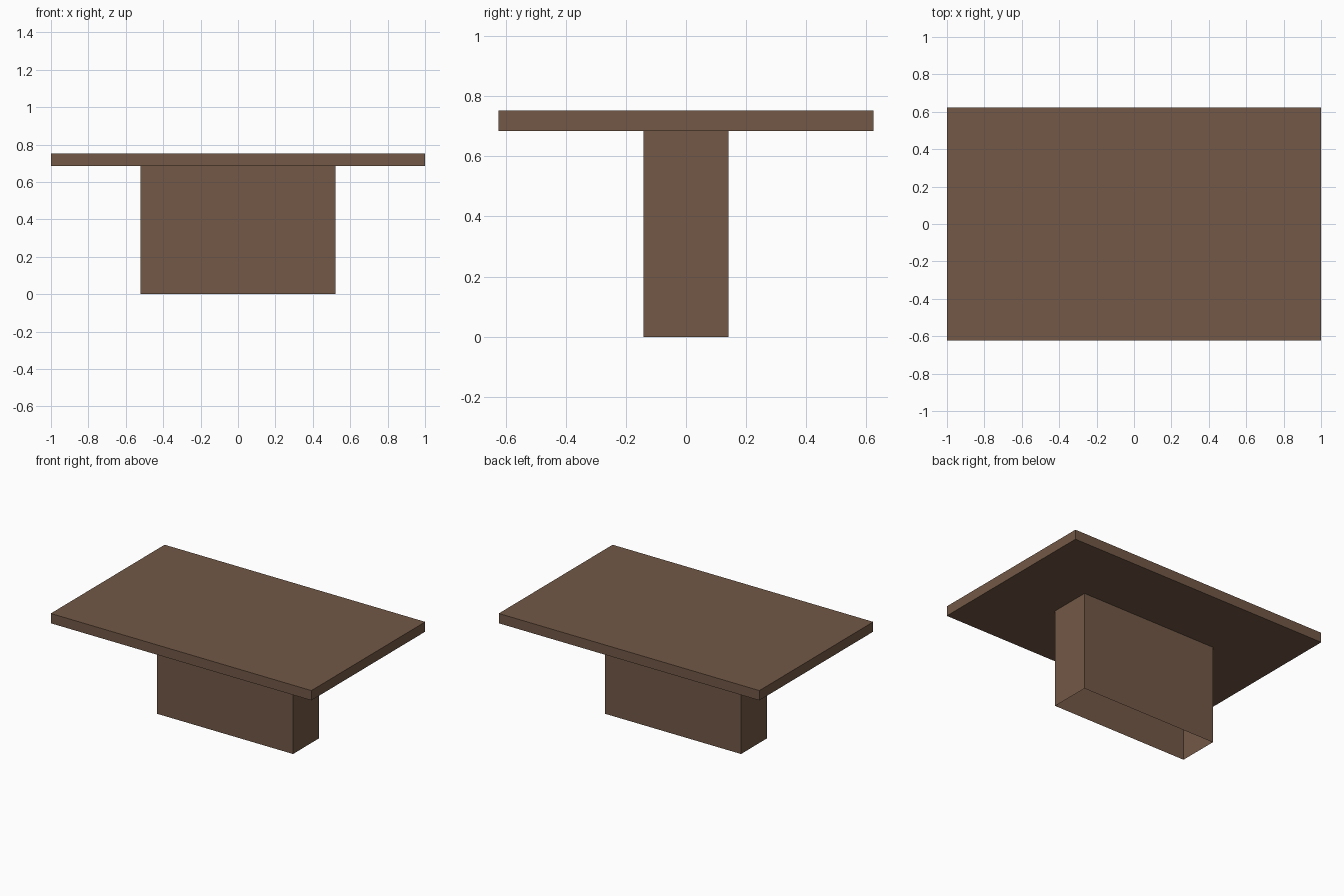
import bpy, bmesh

if "Cube" in bpy.data.objects:
    bpy.data.objects.remove(bpy.data.objects["Cube"])

wood = bpy.data.materials.new("brown_wood")
wood.diffuse_color = (0.171, 0.098, 0.061, 1.0)
wood.use_nodes = True
wood.node_tree.nodes["Principled BSDF"].inputs["Base Color"].default_value = wood.diffuse_color


def box(name, size_x, size_y, z0, z1, open_ends=False):
    """Centred box; open_ends removes the top and bottom faces."""
    bm = bmesh.new()
    bmesh.ops.create_cube(bm, size=1.0)
    for v in bm.verts:
        v.co.x *= size_x
        v.co.y *= size_y
        v.co.z = z1 if v.co.z > 0 else z0
    bm.normal_update()
    if open_ends:
        ends = [f for f in bm.faces if abs(f.normal.z) > 0.5]
        bmesh.ops.delete(bm, geom=ends, context='FACES_ONLY')
    mesh = bpy.data.meshes.new(name)
    bm.to_mesh(mesh)
    bm.free()
    mesh.materials.append(wood)
    obj = bpy.data.objects.new(name, mesh)
    bpy.context.collection.objects.link(obj)
    return obj


# Flat slab on top
box("table_top", 2.0, 1.248, 0.684, 0.752)
# Hollow pedestal, open underneath
box("pedestal", 1.044, 0.284, 0.0, 0.684, open_ends=True)
